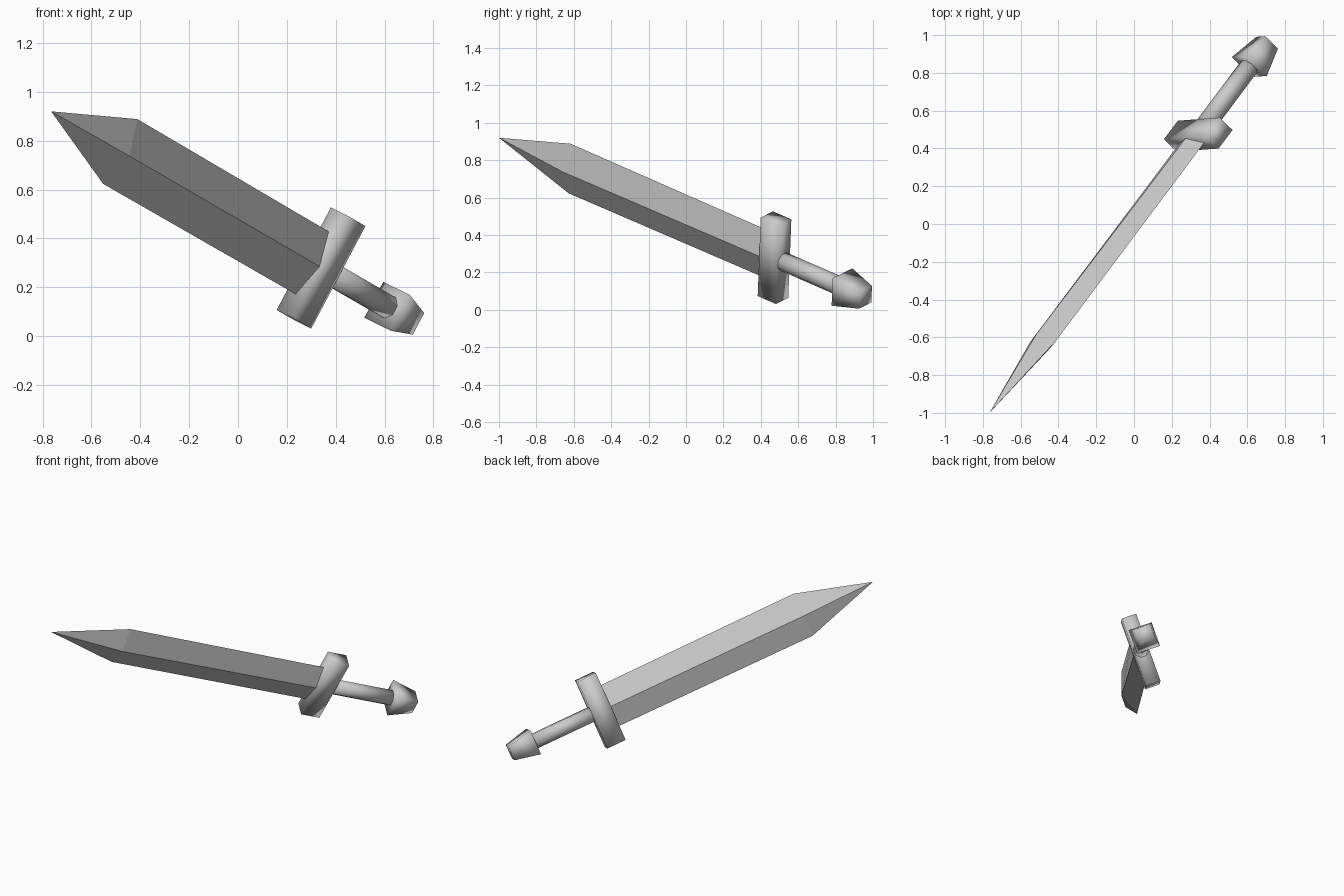
import bpy, bmesh
from math import cos, sin, tau
from mathutils import Matrix, Vector

old = bpy.data.objects.get("Cube")
if old:
    bpy.data.objects.remove(old, do_unlink=True)

steel = bpy.data.materials.new("grey steel")
steel.use_nodes = True
steel.diffuse_color = (0.6, 0.6, 0.6, 1)
steel.node_tree.nodes["Principled BSDF"].inputs["Base Color"].default_value = (0.6, 0.6, 0.6, 1)

# Sword frame: z runs to the tip, x across the blade, y through its thickness
tip = Vector((-0.765, -1.0, 0.92))
along = Vector((-0.567, -0.756, 0.329)).normalized()
across = Vector((0.467, 0.034, 0.884))
across = (across - along * across.dot(along)).normalized()
thick = along.cross(across)
frame = Matrix((across, thick, along)).transposed().to_4x4()
frame.translation = tip


def ring(sides, rx, ry, turn=0.0):
    """Polygon outline with half sizes rx, ry."""
    return [(rx * cos(tau * (i + turn) / sides), ry * sin(tau * (i + turn) / sides))
            for i in range(sides)]


def box(rx, ry):
    return [(rx, ry), (-rx, ry), (-rx, -ry), (rx, -ry)]


def loft(name, sections, smooth, point=False):
    """Skin outlines placed at distances back from the tip."""
    bm = bmesh.new()
    rows = [[bm.verts.new((x, y, -dist)) for x, y in outline] for dist, outline in sections]
    count = len(rows[0])
    for a, b in zip(rows, rows[1:]):
        for i in range(count):
            j = (i + 1) % count
            bm.faces.new((a[i], a[j], b[j], b[i]))
    if point:
        apex = bm.verts.new((0, 0, 0))
        for i in range(count):
            bm.faces.new((apex, rows[0][i], rows[0][(i + 1) % count]))
    else:
        bm.faces.new(rows[0])
    bm.faces.new(rows[-1])
    bmesh.ops.recalc_face_normals(bm, faces=bm.faces)
    for face in bm.faces:
        face.smooth = smooth
    mesh = bpy.data.meshes.new(name)
    bm.to_mesh(mesh)
    bm.free()
    mesh.transform(frame)
    mesh.materials.append(steel)
    obj = bpy.data.objects.new(name, mesh)
    bpy.context.collection.objects.link(obj)
    return obj


# Diamond-section blade with a pointed end
loft("blade", [(0.5, ring(4, 0.15, 0.055)), (1.9, ring(4, 0.145, 0.045))], False, point=True)
# Crossguard block
loft("guard", [(1.885, box(0.2375, 0.05)), (2.015, box(0.2375, 0.05))], True)
# Grip
loft("handle", [(2.0, ring(8, 0.052, 0.052, 0.5)), (2.44, ring(8, 0.052, 0.052, 0.5))], True)
# Tapered square pommel
loft("pommel", [(2.427, box(0.083, 0.08)), (2.594, box(0.05, 0.05))], True)
